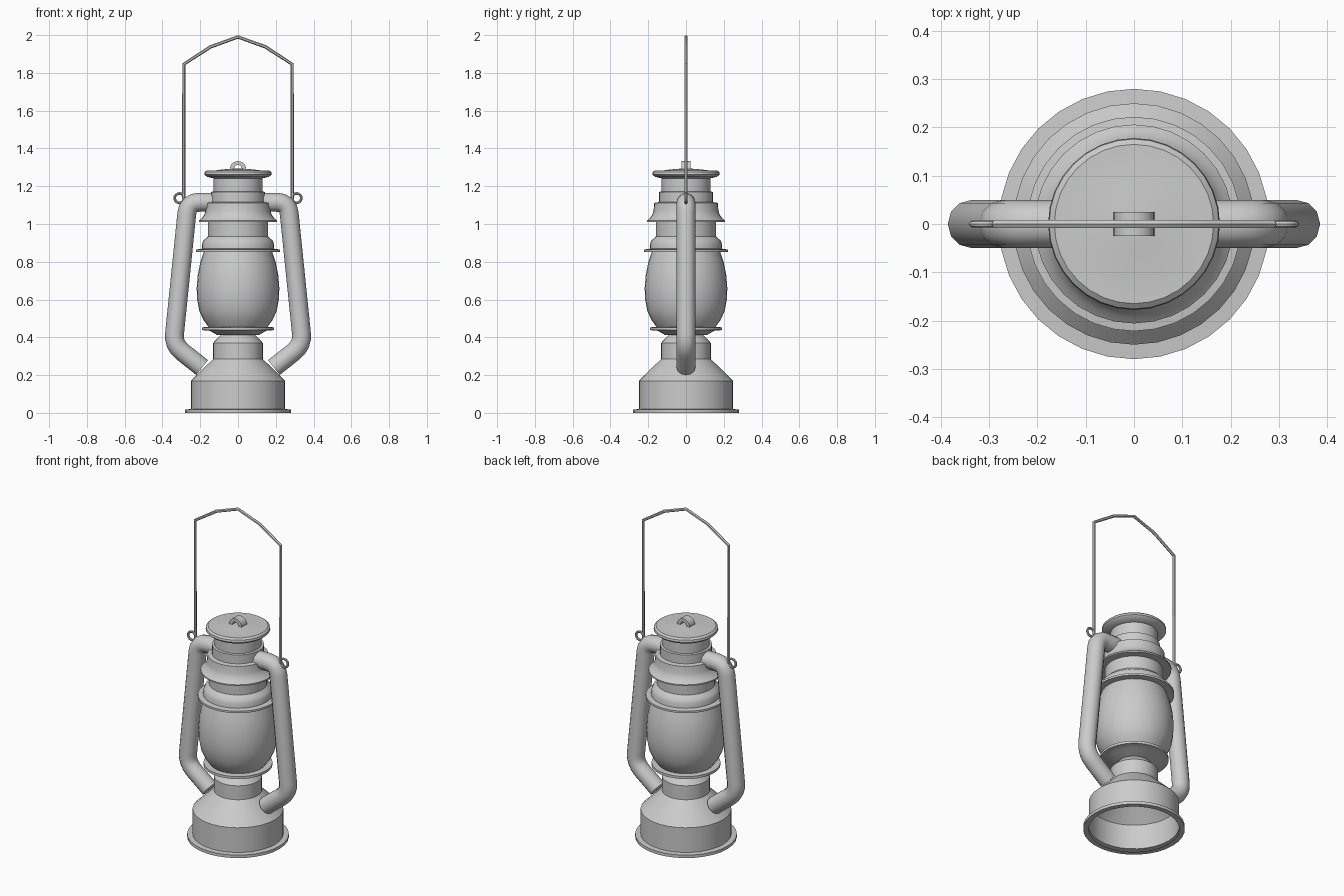
import bpy, bmesh, math
from mathutils import Vector

if "Cube" in bpy.data.objects:
    bpy.data.objects.remove(bpy.data.objects["Cube"])

SEG = 32


def finish(ob, angle=35):
    bpy.ops.object.select_all(action='DESELECT')
    ob.select_set(True)
    bpy.context.view_layer.objects.active = ob
    if ob.type == 'CURVE':
        bpy.ops.object.convert(target='MESH')
        ob = bpy.context.object
    bpy.ops.object.shade_smooth_by_angle(angle=math.radians(angle))
    return ob


def lathe(name, profile, seg=SEG):
    """Revolve (radius, z) points, listed bottom to top, around the z axis."""
    bm = bmesh.new()
    rings = []
    for r, z in profile:
        if r == 0:
            rings.append([bm.verts.new((0, 0, z))] * seg)
        else:
            rings.append([bm.verts.new((r * math.cos(2 * math.pi * i / seg),
                                        r * math.sin(2 * math.pi * i / seg), z)) for i in range(seg)])
    for a, b in zip(rings, rings[1:]):
        for i in range(seg):
            j = (i + 1) % seg
            bm.faces.new(list(dict.fromkeys((a[i], a[j], b[j], b[i]))))
    me = bpy.data.meshes.new(name)
    bm.to_mesh(me)
    bm.free()
    ob = bpy.data.objects.new(name, me)
    bpy.context.collection.objects.link(ob)
    return finish(ob)


def rounded(points, cut, steps=4):
    """Replace inner corners of an xz path with short arcs."""
    pts = [Vector((x, 0, z)) for x, z in points]
    out = [pts[0]]
    for p, c, n in zip(pts, pts[1:], pts[2:]):
        a = c + (p - c).normalized() * cut
        b = c + (n - c).normalized() * cut
        for k in range(steps + 1):
            t = k / steps
            out.append(a * (1 - t) ** 2 + c * 2 * t * (1 - t) + b * t * t)
    return out + [pts[-1]]


def tube(name, pts, radius, res, caps=True):
    cu = bpy.data.curves.new(name, 'CURVE')
    cu.dimensions = '3D'
    cu.bevel_depth = radius
    cu.bevel_resolution = res
    cu.use_fill_caps = caps
    sp = cu.splines.new('POLY')
    sp.points.add(len(pts) - 1)
    for q, p in zip(sp.points, pts):
        q.co = (*p, 1)
    ob = bpy.data.objects.new(name, cu)
    bpy.context.collection.objects.link(ob)
    return finish(ob)


# Fuel tank: open underneath, with a foot flange
lathe("fuel_tank", [(0.25, 0.0), (0.28, 0.0), (0.28, 0.018), (0.25, 0.02), (0.25, 0.17),
                    (0.132, 0.285), (0.132, 0.37), (0.09, 0.415), (0, 0.415)])

# Burner bowl and plate under the glass
lathe("burner_plate", [(0, 0.41), (0.11, 0.412), (0.15, 0.435), (0.19, 0.438),
                       (0.19, 0.453), (0.15, 0.455), (0, 0.455)])

# Glass globe
lathe("globe", [(0.152, 0.45), (0.182, 0.49), (0.205, 0.54), (0.216, 0.60), (0.219, 0.66),
                (0.213, 0.73), (0.199, 0.80), (0.178, 0.862)])

# Collar above the glass
lathe("globe_collar", [(0, 0.853), (0.222, 0.853), (0.222, 0.865), (0.192, 0.869), (0.190, 0.895),
                       (0.182, 0.915), (0.168, 0.925), (0.16, 0.935), (0.16, 1.02)])

# Flared hood and air chamber
lathe("hood", [(0.16, 1.01), (0.206, 1.01), (0.206, 1.018), (0.192, 1.03), (0.178, 1.05),
               (0.172, 1.07), (0.168, 1.112), (0.143, 1.116), (0.143, 1.17), (0.13, 1.172),
               (0.13, 1.25)])

# Chimney cap
lathe("chimney_cap", [(0.13, 1.242), (0.165, 1.25), (0.178, 1.262), (0.176, 1.275),
                      (0.165, 1.284), (0.12, 1.284), (0.05, 1.292), (0, 1.294)])

# Lifting loop on the cap: a flat strap bent into an arch
bm = bmesh.new()
rows = []
arch = [(1, 1.285)] + [(math.cos(math.pi * k / 10), 1.295 + 0) for k in range(11)] + [(-1, 1.285)]
for k, (cx, z0) in enumerate(arch):
    rise = math.sin(math.pi * (k - 1) / 10) if 0 < k < 12 else 0
    row = []
    for r, y in ((0.042, -0.025), (0.042, 0.025), (0.02, 0.025), (0.02, -0.025)):
        row.append(bm.verts.new((cx * r, y, z0 + rise * r * 0.9)))
    rows.append(row)
for a, b in zip(rows, rows[1:]):
    for i in range(4):
        bm.faces.new((a[i], a[(i + 1) % 4], b[(i + 1) % 4], b[i]))
bmesh.ops.recalc_face_normals(bm, faces=bm.faces)
me = bpy.data.meshes.new("cap_loop")
bm.to_mesh(me)
bm.free()
loop = bpy.data.objects.new("cap_loop", me)
bpy.context.collection.objects.link(loop)
finish(loop)

# Side air tubes and bail rings, one of each per side
for side, s in (("left", -1), ("right", 1)):
    path = [(0.13, 1.115), (0.265, 1.115), (0.342, 0.36), (0.19, 0.24)]
    tube(side + "_air_tube", rounded([(s * x, z) for x, z in path], 0.06), 0.05, 4)
    bpy.ops.mesh.primitive_torus_add(major_segments=20, minor_segments=8, major_radius=0.025,
                                     minor_radius=0.007, location=(s * 0.31, 0, 1.137),
                                     rotation=(math.pi / 2, 0, 0))
    bpy.context.object.name = side + "_bail_ring"
    finish(bpy.context.object)

# Wire bail handle
half = [(0.287, 1.13), (0.287, 1.846), (0.145, 1.938), (0, 1.99)]
wire = [Vector((-x, 0, z)) for x, z in half] + [Vector((x, 0, z)) for x, z in half[-2::-1]]
tube("bail_handle", wire, 0.009, 1)
